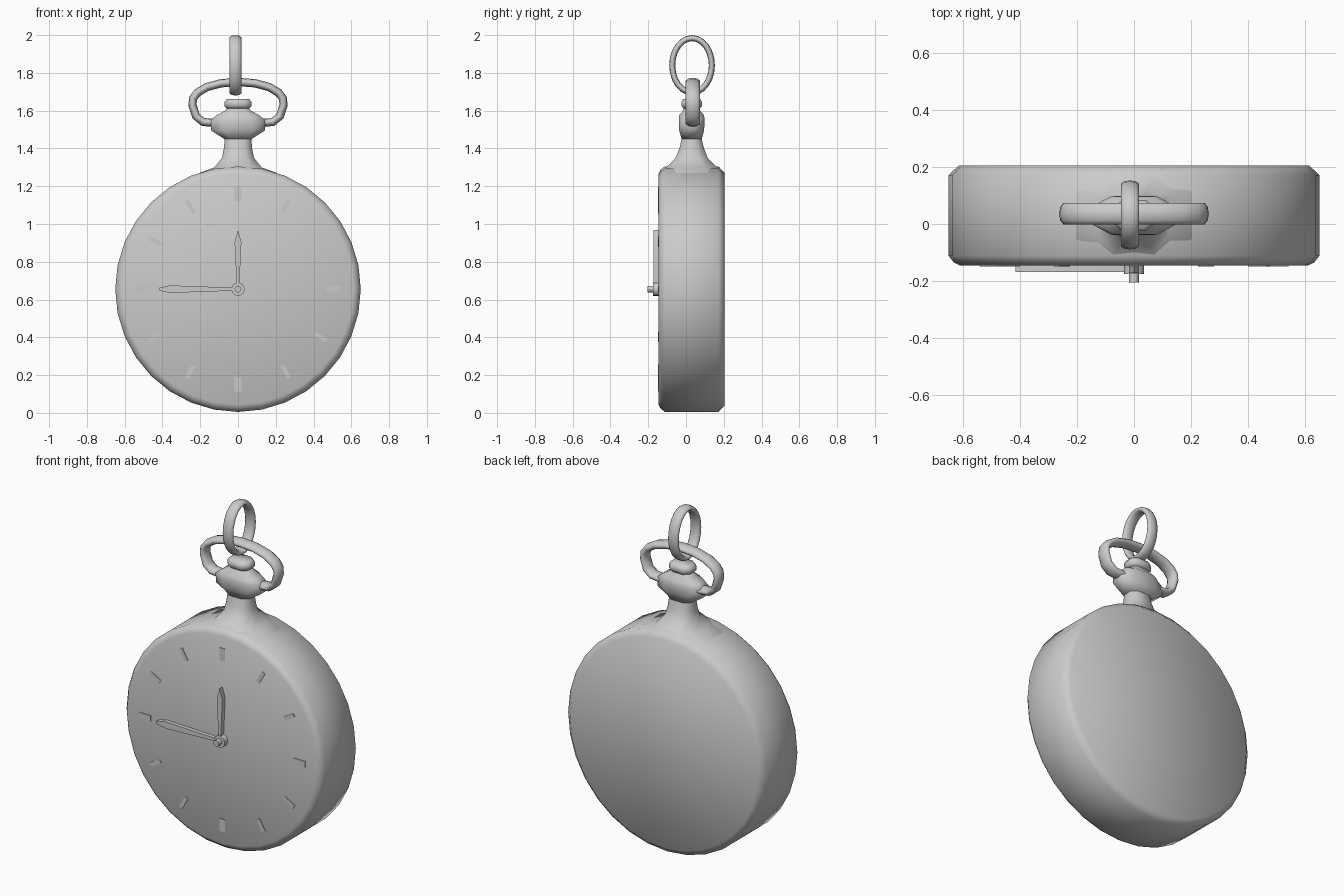
import bpy, math
from math import sin, cos, pi, radians
from mathutils import Vector

if "Cube" in bpy.data.objects:
    bpy.data.objects.remove(bpy.data.objects["Cube"])

CZ = 0.655   # dial centre height
MY = 0.03    # mid-depth of the case


def loft(name, rings, closed=False, angle=60):
    """Skin a list of equal-length rings; cap the ends or close the loop."""
    n, m = len(rings[0]), len(rings)
    verts = [p for r in rings for p in r]
    faces = []
    for i in range(m if closed else m - 1):
        a, b = i * n, ((i + 1) % m) * n
        for j in range(n):
            k = (j + 1) % n
            faces.append((a + j, a + k, b + k, b + j))
    if not closed:
        faces += [tuple(reversed(range(n))), tuple(range((m - 1) * n, m * n))]
    me = bpy.data.meshes.new(name)
    me.from_pydata(verts, [], faces)
    ob = bpy.data.objects.new(name, me)
    bpy.context.collection.objects.link(ob)
    bpy.ops.object.select_all(action='DESELECT')
    ob.select_set(True)
    bpy.context.view_layer.objects.active = ob
    bpy.ops.object.mode_set(mode='EDIT')
    bpy.ops.mesh.select_all(action='SELECT')
    bpy.ops.mesh.normals_make_consistent(inside=False)
    bpy.ops.object.mode_set(mode='OBJECT')
    bpy.ops.object.shade_smooth_by_angle(angle=radians(angle))
    return ob


def disc(name, profile, n, angle=60):
    """Turned part about the y axis through the dial centre; profile = (y, r)."""
    return loft(name, [[(r * sin(2 * pi * i / n), y, CZ + r * cos(2 * pi * i / n))
                        for i in range(n)] for y, r in profile], angle=angle)


def plate(name, outline, y0, y1, turn=0):
    """Flat outline (x, z about the dial centre) turned clockwise, given depth."""
    c, s = cos(turn), sin(turn)
    pts = [(x * c + z * s, z * c - x * s + CZ) for x, z in outline]
    return loft(name, [[(x, y, z) for x, z in pts] for y in (y0, y1)], angle=30)


def band(name, path, axis, w, d, closed=True, n=10):
    """Elliptical tube along a planar path: w in the plane, d along axis."""
    rings, m = [], len(path)
    for i, p in enumerate(path):
        a = path[(i - 1) % m] if closed else path[max(i - 1, 0)]
        b = path[(i + 1) % m] if closed else path[min(i + 1, m - 1)]
        side = (b - a).normalized().cross(axis)
        rings.append([p + side * w * cos(2 * pi * k / n) + axis * d * sin(2 * pi * k / n)
                      for k in range(n)])
    return loft(name, rings, closed)


# Case body with bevelled rims
disc("case", [(-0.145, 0.612), (-0.135, 0.632), (-0.112, 0.65), (0.172, 0.65),
              (0.205, 0.615)], 32)


# Neck and crown: eight-sided sections (z, half width, half depth)
def sections(rows):
    return [[(a * u, MY + b * v, z) for u, v in
             ((1, .5), (.55, 1), (-.55, 1), (-1, .5), (-1, -.5), (-.55, -1), (.55, -1), (1, -.5))]
            for z, a, b in rows]


loft("neck", sections([(1.2, .28, .165), (1.272, .20, .165), (1.30, .125, .135),
                       (1.35, .085, .085), (1.40, .075, .065), (1.455, .07, .052)]))
loft("crown", sections([(1.45, .072, .053), (1.495, .143, .066), (1.55, .143, .068),
                        (1.575, .115, .066), (1.60, .068, .045), (1.615, .058, .042)]))
loft("crown_cap", sections([(1.61, .058, .042), (1.625, .072, .055),
                            (1.645, .072, .055), (1.662, .06, .045)]))

# Bow handle, half path mirrored
half = [(.12, 1.535), (.185, 1.54), (.222, 1.57), (.241, 1.63), (.238, 1.665),
        (.215, 1.695), (.165, 1.725), (.09, 1.745)]
bow = half + [(0, 1.752)] + [(-x, z) for x, z in reversed(half)]
band("bow", [Vector((x, 0.036, z)) for x, z in bow], Vector((0, 1, 0)), .022, .04, False)

# Hanging ring
band("hanging_ring", [Vector((-.014, .032 + .105 * sin(2 * pi * i / 24),
                              1.84 + .144 * cos(2 * pi * i / 24))) for i in range(24)],
     Vector((1, 0, 0)), .016, .033)

# Hands, hub and pin
hour = [(-.007, .02), (.007, .02), (.018, .25), (0, .313), (-.018, .25)]
minute = [(-.008, .02), (.008, .02), (.02, .36), (.008, .415), (-.008, .415), (-.02, .36)]
plate("hour_hand", hour, -.172, -.144)
plate("minute_hand", minute, -.168, -.144, -pi / 2)
disc("hub", [(-.175, .035), (-.14, .035)], 16, 30)
disc("pin", [(-.205, .018), (-.14, .018)], 12, 30)

# Plain baton hour marks
for h in range(12):
    w = .018 if h % 3 == 0 else .011
    plate(f"hour_mark_{h}", [(-w, .468), (w, .468), (w, .542), (-w, .542)],
          -.149, -.14, h * pi / 6)
